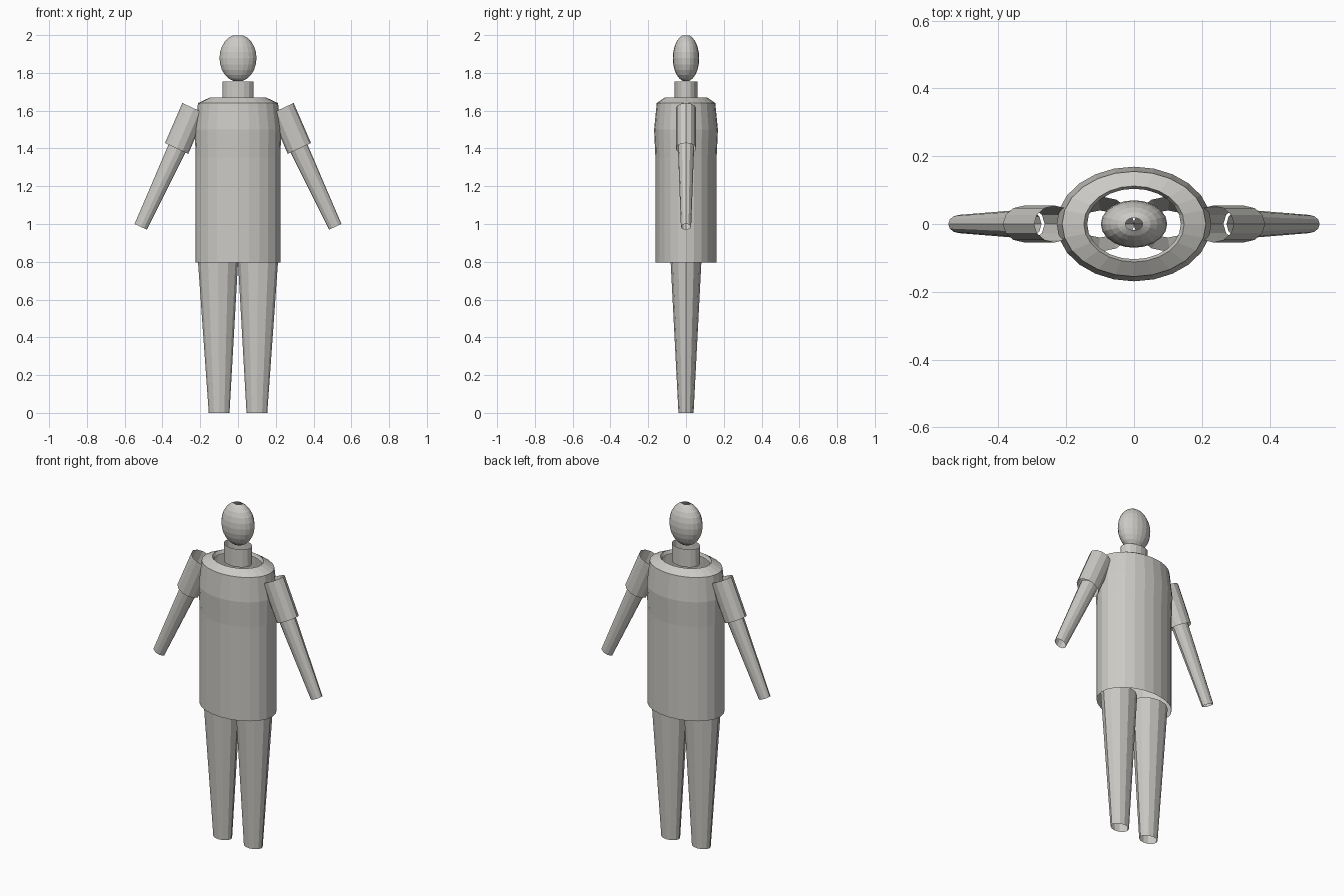
import bpy, bmesh
from math import sin, cos, pi, atan2
from mathutils import Vector, Matrix

cube = bpy.data.objects.get("Cube")
if cube:
    bpy.data.objects.remove(cube, do_unlink=True)

grey = bpy.data.materials.new("warm_grey")
grey.use_nodes = True
colour = (0.6, 0.59, 0.56, 1)
grey.diffuse_color = colour
grey.node_tree.nodes["Principled BSDF"].inputs["Base Color"].default_value = colour


def tube(name, rings, sides, tilt=0.0):
    """Open loft through elliptical rings given as (x, z, radius_x, radius_y)."""
    bm = bmesh.new()
    turn = Matrix.Rotation(tilt, 3, 'Y')
    loops = []
    for x, z, rx, ry in rings:
        loop = []
        for i in range(sides):
            a = 2 * pi * i / sides
            loop.append(bm.verts.new(Vector((x, 0, z)) + turn @ Vector((rx * cos(a), ry * sin(a), 0))))
        loops.append(loop)
    # rings run upward so the faces point outward
    for low, high in zip(loops, loops[1:]):
        for i in range(sides):
            j = (i + 1) % sides
            bm.faces.new((low[i], low[j], high[j], high[i]))
    mesh = bpy.data.meshes.new(name)
    bm.to_mesh(mesh)
    bm.free()
    mesh.materials.append(grey)
    obj = bpy.data.objects.new(name, mesh)
    bpy.context.collection.objects.link(obj)
    return obj


# Torso: open hem, rounded shoulders and a turned-in collar
tube("torso", [(0, 0.795, 0.225, 0.162), (0, 1.35, 0.225, 0.162),
               (0, 1.5, 0.228, 0.169), (0, 1.64, 0.212, 0.155),
               (0, 1.67, 0.148, 0.112), (0, 1.65, 0.138, 0.104)], 24)

# Neck
tube("neck", [(0, 1.65, 0.083, 0.06), (0, 1.755, 0.083, 0.06)], 16)

# Head: ellipsoid with small openings at both poles
stacks = 12
head = []
for k in range(1, stacks):
    a = pi * k / stacks
    head.append((0, 1.878 - 0.125 * cos(a), 0.098 * sin(a), 0.07 * sin(a)))
tube("head", head, 20)

# Limbs, mirrored left and right
for side, s in (("left", 1), ("right", -1)):
    tube(side + "_leg", [(s * 0.1, 0, 0.055, 0.04), (s * 0.106, 0.83, 0.108, 0.083)], 12)
    tilt = -s * atan2(0.42, 0.9)
    tube(side + "_upper_arm", [(s * 0.325, 1.4, 0.068, 0.054),
                               (s * 0.233, 1.612, 0.068, 0.054)], 12, tilt)
    tube(side + "_forearm", [(s * 0.515, 0.985, 0.036, 0.027),
                             (s * 0.318, 1.41, 0.05, 0.043)], 12, tilt)
